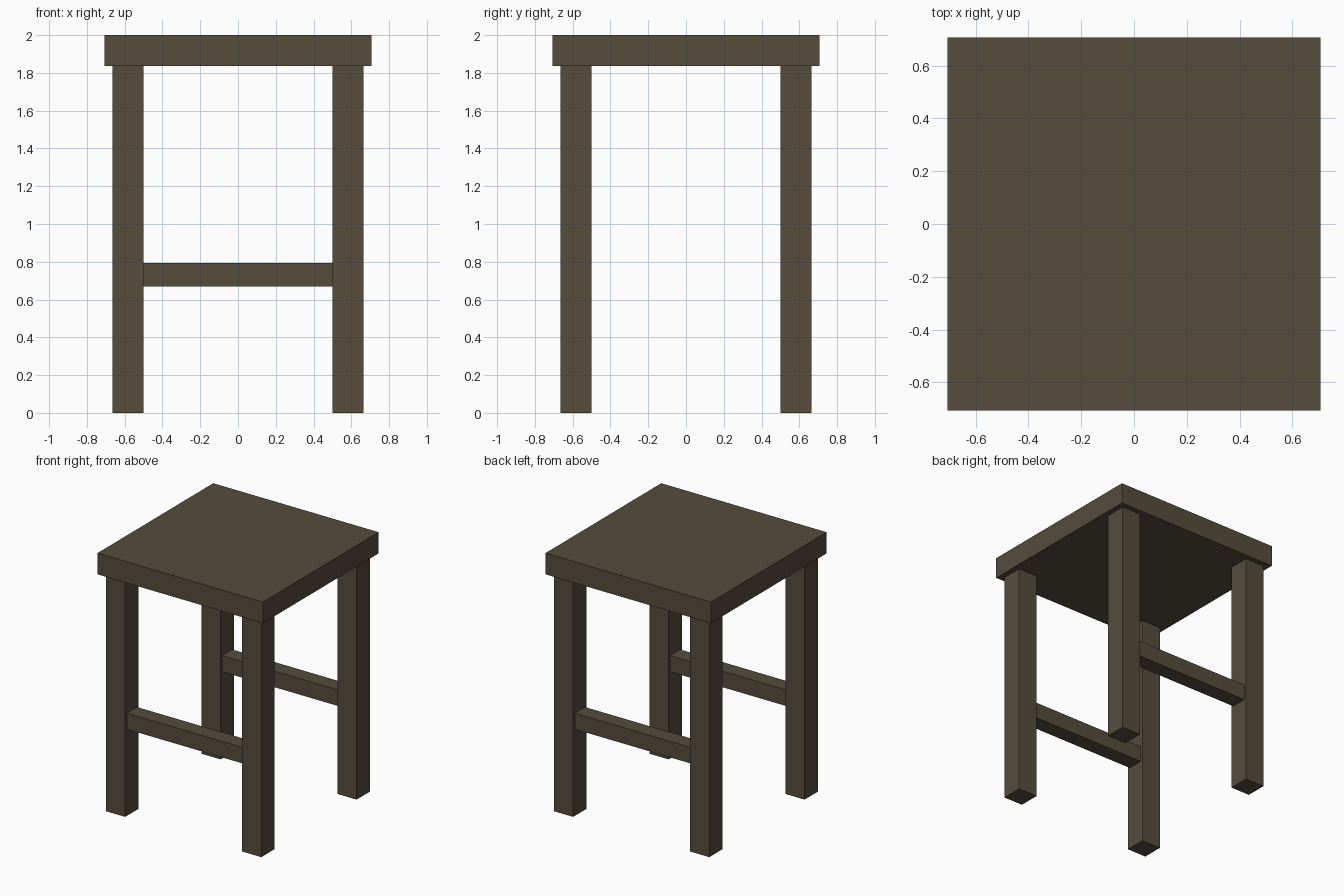
import bpy

cube = bpy.data.objects.get("Cube")
if cube:
    bpy.data.objects.remove(cube, do_unlink=True)

# Dark wood used for the whole stool
wood = bpy.data.materials.new("dark_wood")
wood.use_nodes = True
colour = (0.09, 0.072, 0.046, 1)
wood.diffuse_color = colour
bsdf = next(n for n in wood.node_tree.nodes if n.type == 'BSDF_PRINCIPLED')
bsdf.inputs["Base Color"].default_value = colour
bsdf.inputs["Roughness"].default_value = 0.8


def box(name, centre, size):
    """Add a flat-sided wooden block."""
    bpy.ops.mesh.primitive_cube_add(size=1, location=centre)
    ob = bpy.context.object
    ob.name = ob.data.name = name
    ob.scale = size
    bpy.ops.object.transform_apply(location=False, rotation=False, scale=True)
    ob.data.materials.append(wood)
    return ob


HEIGHT, SEAT_WIDTH, SEAT_THICK = 2.0, 1.414, 0.164
LEG, LEG_POS = 0.164, 0.582
RUNG, RUNG_Z = 0.124, 0.732
leg_height = HEIGHT - SEAT_THICK

# Seat slab
box("seat", (0, 0, HEIGHT - SEAT_THICK / 2), (SEAT_WIDTH, SEAT_WIDTH, SEAT_THICK))

for end, sy in (("front", -1), ("back", 1)):
    # Square legs
    for side, sx in (("left", 1), ("right", -1)):
        box(f"{end}_{side}_leg", (sx * LEG_POS, sy * LEG_POS, leg_height / 2),
            (LEG, LEG, leg_height))
    # Rung between the pair of legs
    box(f"{end}_rung", (0, sy * LEG_POS, RUNG_Z), (2 * LEG_POS - LEG, RUNG, RUNG))
